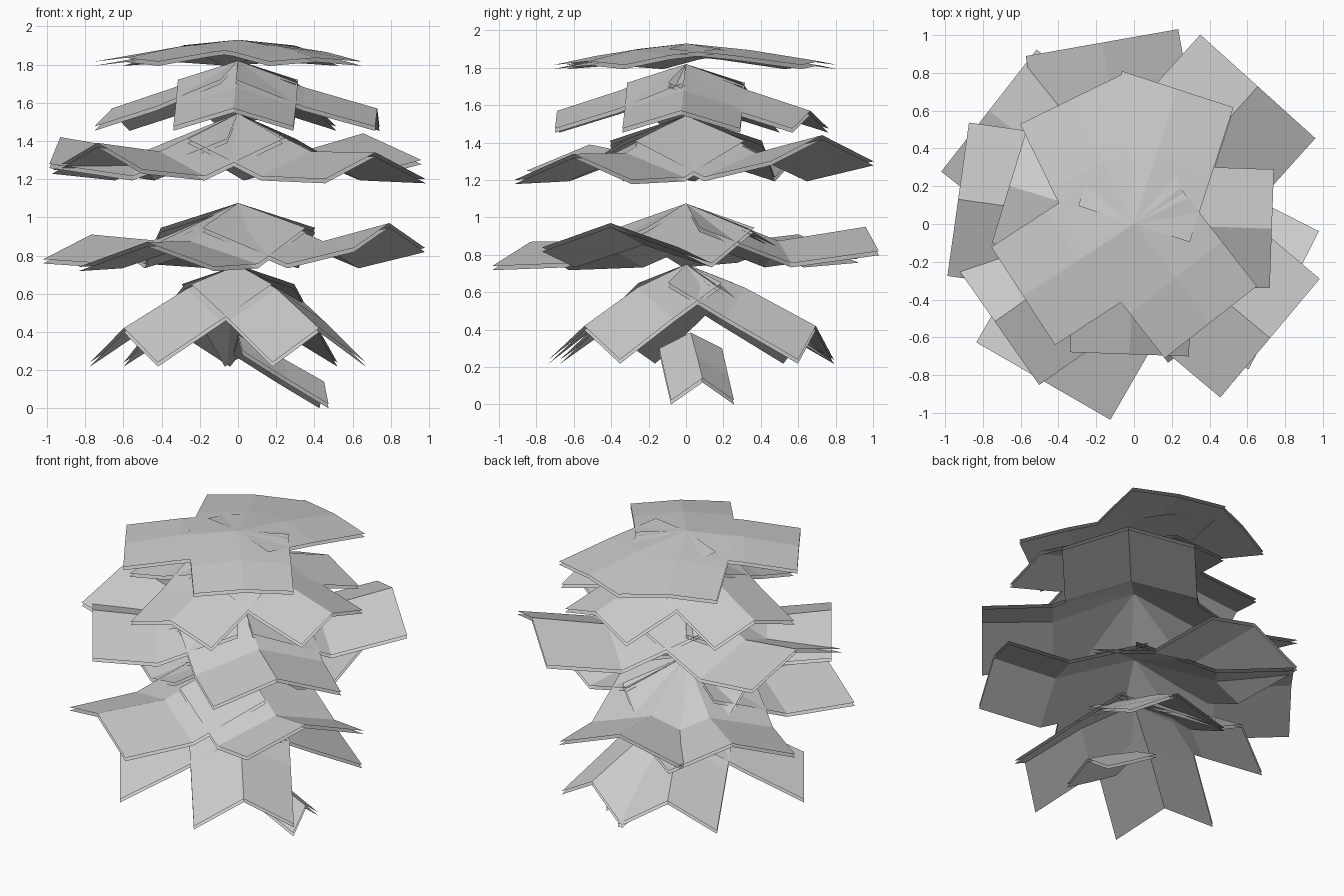
import bpy
from math import cos, sin, radians

if "Cube" in bpy.data.objects:
    bpy.data.objects.remove(bpy.data.objects["Cube"])


def frond(name, angle, half, profile, centre=(0.0, 0.0), gap=0.022):
    """Tent-folded strip running outward; profile rows are (radius, ridge z, edge z).
    A second sheet lies just underneath."""
    a = radians(angle)
    d, p = (cos(a), sin(a)), (-sin(a), cos(a))
    verts, faces = [], []
    for layer in range(2):
        base = len(verts)
        for r, ridge, edge in profile:
            for s, z in ((-1, edge), (0, ridge), (1, edge)):
                verts.append((centre[0] + d[0] * r + p[0] * s * half,
                              centre[1] + d[1] * r + p[1] * s * half,
                              z - layer * gap))
        for i in range(len(profile) - 1):
            for j in range(2):
                k = base + i * 3 + j
                f = (k, k + 3, k + 4, k + 1)
                faces.append(f if layer == 0 else f[::-1])
    me = bpy.data.meshes.new(name)
    me.from_pydata(verts, [], faces)
    me.update()
    ob = bpy.data.objects.new(name, me)
    bpy.context.collection.objects.link(ob)
    return ob


# Crown tier: shallow fronds
for a, r in ((213, 0.70), (-52, 0.66), (72, 0.75), (116, 0.74)):
    frond("crown_frond", a, 0.31,
          [(0, 1.93, 1.90), (0.36, 1.895, 1.865), (r, 1.835, 1.815)])

# Second tier: steeper fronds
for a, r in ((-2, 0.73), (-92, 0.69), (163, 0.69), (72, 0.70)):
    frond("upper_frond", a, 0.315,
          [(0, 1.82, 1.72), (0.35, 1.68, 1.58), (r, 1.57, 1.475)])

# Third tier: wide fronds that level out or lift at the tip
for a, r, tip in ((48, 0.98, 1.44), (-40, 0.94, 1.34), (172, 0.94, 1.42), (215, 0.90, 1.39)):
    frond("middle_frond", a, 0.41,
          [(0, 1.545, 1.41), (0.5, 1.345, 1.215), (r, tip, tip - 0.14)])

# Fourth tier: wide fronds
for a, r, tip in ((240, 0.96, 0.87), (100, 0.975, 0.95), (142, 0.975, 0.91), (-27, 0.89, 0.97)):
    frond("lower_frond", a, 0.41,
          [(0, 1.075, 0.945), (0.5, 0.875, 0.755), (r, tip, tip - 0.13)])

# Bottom tier: steep drooping fronds
for a, r in ((215, 0.73), (-52, 0.69), (72, 0.73), (116, 0.73)):
    frond("bottom_frond", a, 0.31,
          [(0, 0.75, 0.65), (0.33, 0.625, 0.46), (r, 0.42, 0.24)])

# Single small shoot near the base
frond("base_shoot", 8, 0.17,
      [(0, 0.385, 0.30), (0.24, 0.26, 0.15), (0.455, 0.14, 0.022)], centre=(0.0, 0.025))
